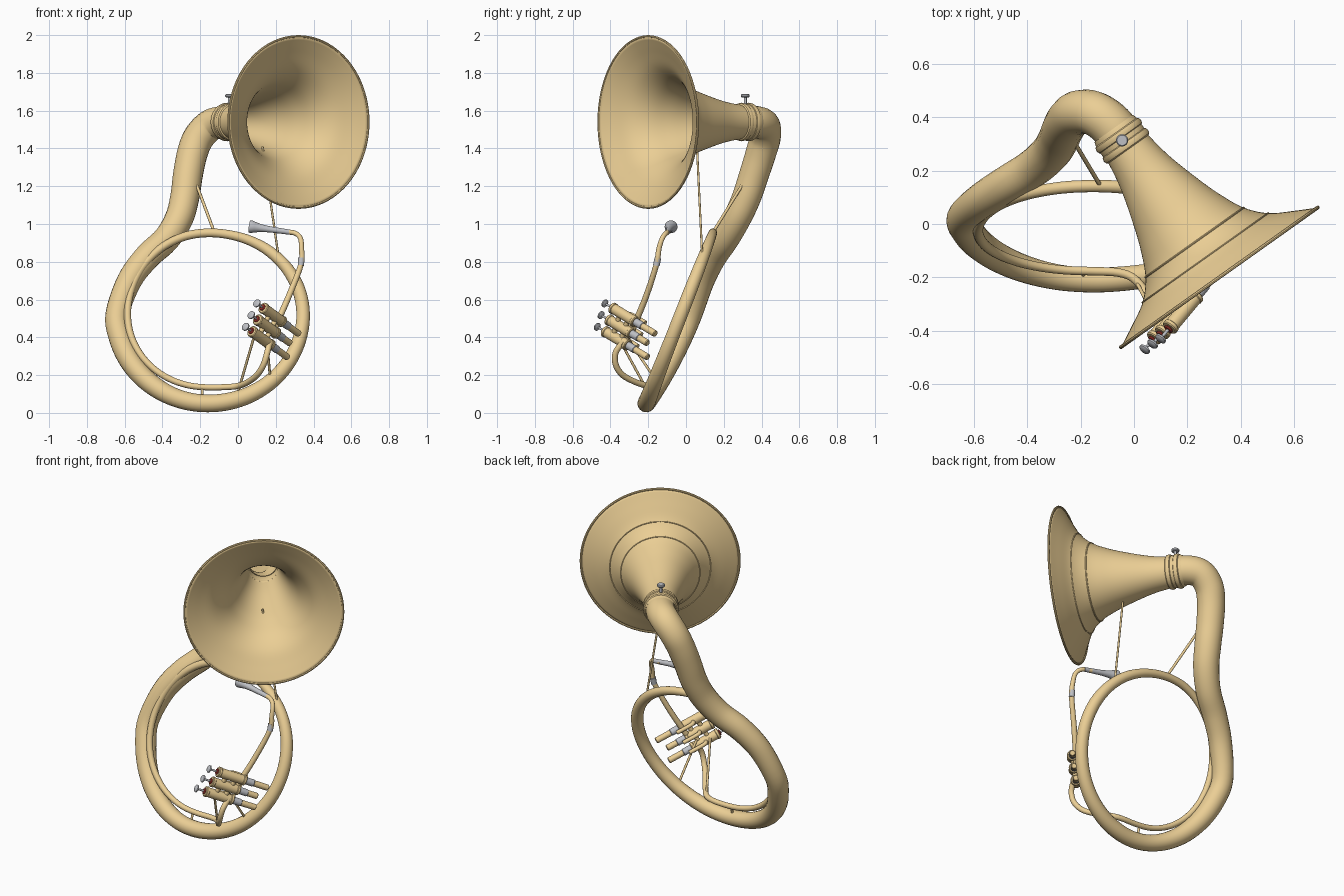
import bpy, bmesh, math
from mathutils import Vector

if "Cube" in bpy.data.objects:
    bpy.data.objects.remove(bpy.data.objects["Cube"])


def material(name, rgb):
    m = bpy.data.materials.new(name)
    m.diffuse_color = (*rgb, 1)
    m.use_nodes = True
    m.node_tree.nodes["Principled BSDF"].inputs["Base Color"].default_value = m.diffuse_color
    return m


BRASS = material("brass", (0.83, 0.62, 0.30))
SILVER = material("silver", (0.52, 0.53, 0.56))
FELT = material("red_felt", (0.40, 0.04, 0.03))


def smooth_path(pts, n=6):
    """Catmull-Rom through points of any dimension."""
    p = [Vector(q) for q in pts]
    p = [2 * p[0] - p[1]] + p + [2 * p[-1] - p[-2]]
    out = []
    for i in range(1, len(p) - 2):
        a, b, c, d = p[i - 1:i + 3]
        for k in range(n):
            t = k / n
            out.append(0.5 * (2 * b + (c - a) * t + (2 * a - 5 * b + 4 * c - d) * t * t
                              + (3 * b - a - 3 * c + d) * t ** 3))
    return out + [p[-2]]


def finish(ob, mat):
    ob.data.materials.append(mat)
    bpy.ops.object.select_all(action='DESELECT')
    ob.select_set(True)
    bpy.context.view_layer.objects.active = ob
    if ob.type == 'CURVE':
        bpy.ops.object.convert(target='MESH')
    bpy.ops.object.shade_smooth_by_angle(angle=math.radians(40))
    return bpy.context.object


def tube(name, pts, mat=BRASS, caps=True, res=6, n=6):
    """Swept round tube; each point is (x, y, z, radius)."""
    path = smooth_path(pts, n) if len(pts) > 2 else [Vector(q) for q in pts]
    cu = bpy.data.curves.new(name, 'CURVE')
    cu.dimensions = '3D'
    cu.bevel_depth = 1.0
    cu.bevel_resolution = res
    cu.use_fill_caps = caps
    sp = cu.splines.new('POLY')
    sp.points.add(len(path) - 1)
    for q, v in zip(sp.points, path):
        q.co = (v[0], v[1], v[2], 1)
        q.radius = v[3]
    ob = bpy.data.objects.new(name, cu)
    bpy.context.collection.objects.link(ob)
    return finish(ob, mat)


def rod(name, a, b, r, mat=BRASS):
    return tube(name, [(*a, r), (*b, r)], mat, res=3)


def lathe(name, profile, origin, axis, mat=BRASS, seg=32, closed=False, thickness=0):
    """Spin (distance, radius) points around an axis."""
    bm = bmesh.new()
    rings = []
    for t, r in profile:
        if r < 1e-5:
            rings.append([bm.verts.new((0, 0, t))] * seg)
        else:
            rings.append([bm.verts.new((r * math.cos(2 * math.pi * k / seg),
                                        r * math.sin(2 * math.pi * k / seg), t))
                          for k in range(seg)])
    for a, b in zip(rings, rings[1:] + (rings[:1] if closed else [])):
        for k in range(seg):
            j = (k + 1) % seg
            f = list(dict.fromkeys((a[k], a[j], b[j], b[k])))
            if len(f) > 2:
                bm.faces.new(f)
    bmesh.ops.recalc_face_normals(bm, faces=bm.faces)
    me = bpy.data.meshes.new(name)
    bm.to_mesh(me)
    bm.free()
    ob = bpy.data.objects.new(name, me)
    bpy.context.collection.objects.link(ob)
    ob.location = origin
    ob.rotation_euler = Vector(axis).to_track_quat('Z', 'Y').to_euler()
    if thickness:
        ob.modifiers.new("wall", 'SOLIDIFY').thickness = thickness
    return finish(ob, mat)


def drum(name, t0, t1, r, origin, axis, mat=BRASS, seg=28):
    b = min(0.004, r * 0.3)
    return lathe(name, [(t0, 0), (t0, r - b), (t0 + b, r), (t1 - b, r), (t1, r - b), (t1, 0)],
                 origin, axis, mat, seg)


def ring(name, t, R, r, origin, axis, w=None):
    w = w or r
    prof = [(t + w * math.cos(k * math.pi / 4), R + r * math.sin(k * math.pi / 4)) for k in range(8)]
    return lathe(name, prof, origin, axis, seg=72, closed=True)


# bell, measured backwards from the rim centre
RIM, BACK = Vector((0.32, -0.20, 1.54)), Vector((-0.579, 0.816, 0)).normalized()
bell = smooth_path([(0, .452), (.04, .375), (.09, .289), (.16, .226), (.25, .183),
                    (.34, .151), (.474, .112), (.58, .093), (.66, .086)], 5)
lathe("bell", [tuple(v) for v in bell], RIM, BACK, seg=80, thickness=0.005)
ring("bell_rim", 0, .453, .007, RIM, BACK)
ring("outer_seam", .09, .289, .004, RIM, BACK)
ring("inner_seam", .16, .226, .004, RIM, BACK)

# bell collar and its screw
for i, t in enumerate((.605, .652)):
    ring(f"collar_ring_{i}", t, .092, .010, RIM, BACK, .016)
ring("collar_sleeve", .635, .088, .007, RIM, BACK, .05)
s = RIM + BACK * .63
drum("screw_stem", .09, .14, .008, s, (0, 0, 1), SILVER)
drum("screw_head", .13, .147, .023, s, (0, 0, 1), SILVER)

# neck and the tapering coil: one continuous tube
path = [(-.03, .295, 1.54, .085), (-.085, .37, 1.54, .085), (-.15, .415, 1.52, .084),
        (-.21, .418, 1.455, .083), (-.243, .395, 1.37, .081), (-.265, .36, 1.26, .079),
        (-.282, .32, 1.14, .077), (-.312, .27, 1.03, .075), (-.378, .21, .922, .072),
        (-.482, .145, .825, .070), (-.575, .085, .70, .066)]
keys = [(.48, .062, .05), (.47, .047, 0), (.505, .036, 0), (.433, .023, 0), (.425, .019, 0),
        (.385, .016, 0), (.385, .016, 0)]
for deg in range(180, 631, 15):
    i, f = divmod((deg - 180) / 90, 1)
    f = f * f * (3 - 2 * f)
    R, r, dy = (a + (b - a) * f for a, b in zip(keys[int(i)], keys[int(i) + 1]))
    th = math.radians(deg)
    z = .52 + R * math.sin(th)
    path.append((-.16 + R * math.cos(th), -.21 + .39 * (z - .05) + dy, z, r))
path += [(-.06, -.182, .137, .016), (.0, -.205, .143, .016), (.05, -.265, .162, .016),
         (.10, -.335, .20, .016), (.135, -.372, .255, .016), (.155, -.372, .32, .016),
         (.17, -.33, .38, .016)]
tube("main_coil", path, caps=False, res=8, n=5)

# mouthpipe and mouthpiece
tube("mouthpipe", [(.24, -.092, .96, .013), (.30, -.105, .952, .013), (.33, -.125, .925, .013),
                   (.336, -.143, .87, .014), (.333, -.157, .785, .015), (.27, -.21, .62, .016),
                   (.195, -.28, .45, .017)])
rod("mouthpipe_ferrule", (.3355, -.149, .82), (.333, -.157, .78), .0175, SILVER)
lathe("mouthpiece", [(.03, 0), (.012, .02), (0, .027), (0, .032), (.012, .034), (.03, .028),
                     (.06, .021), (.11, .016), (.23, .013), (.24, 0)],
      (.06, -.078, .987), (.24, -.022, -.034), SILVER)

# three piston valves with slides
AX = Vector((.22, .265, -.16)).normalized()
STEP = Vector((-.03, -.02, -.062))
TOP = Vector((.10, -.43, .58))
for i in range(3):
    o = TOP + STEP * i
    lathe(f"button_{i}", [(-.008, 0), (-.008, .016), (-.003, .022), (.004, .022), (.012, .007), (.012, 0)],
          o, AX, SILVER)
    drum(f"stem_{i}", .005, .07, .006, o, AX, SILVER)
    drum(f"felt_{i}", .046, .056, .018, o, AX, FELT)
    drum(f"valve_cap_{i}", .055, .075, .031, o, AX)
    drum(f"valve_body_{i}", .07, .225, .028, o, AX)
    drum(f"valve_base_{i}", .215, .235, .031, o, AX)
    end = .385 - .03 * (i == 1)
    drum(f"slide_sleeve_{i}", .23, .29, .021, o, AX, SILVER)
    drum(f"slide_{i}", .285, end, .018, o, AX)

# short links between valves and a side slide loop
for i in range(2):
    for t in (.12, .18):
        p = TOP + STEP * i + AX * t
        rod(f"valve_link_{i}", p, p + STEP, .014)
side = AX.cross(STEP).normalized()
if side.y > 0:
    side = -side
for i in range(3):
    p = TOP + STEP * i - side * .005
    loop = [p + AX * .15, p + AX * .15 - side * .035, p + AX * .18 - side * .045,
            p + AX * .26 - side * .045]
    tube(f"side_slide_{i}", [(*v, .012) for v in loop])

# braces
rod("neck_brace", (-.22, .30, 1.21), (-.125, .142, .955), .008)
rod("bell_brace", (.13, .058, 1.41), (.212, .085, .845), .006)
rod("valve_brace_long", (0, -.20, .11), (.09, -.37, .42), .007)
rod("valve_brace_short", (.15, -.32, .41), (.17, -.17, .19), .007)
rod("coil_brace_bottom", (-.19, -.20, .06), (-.19, -.178, .135), .007)
rod("coil_brace_left", (-.63, .02, .50), (-.585, -.03, .50), .007)
